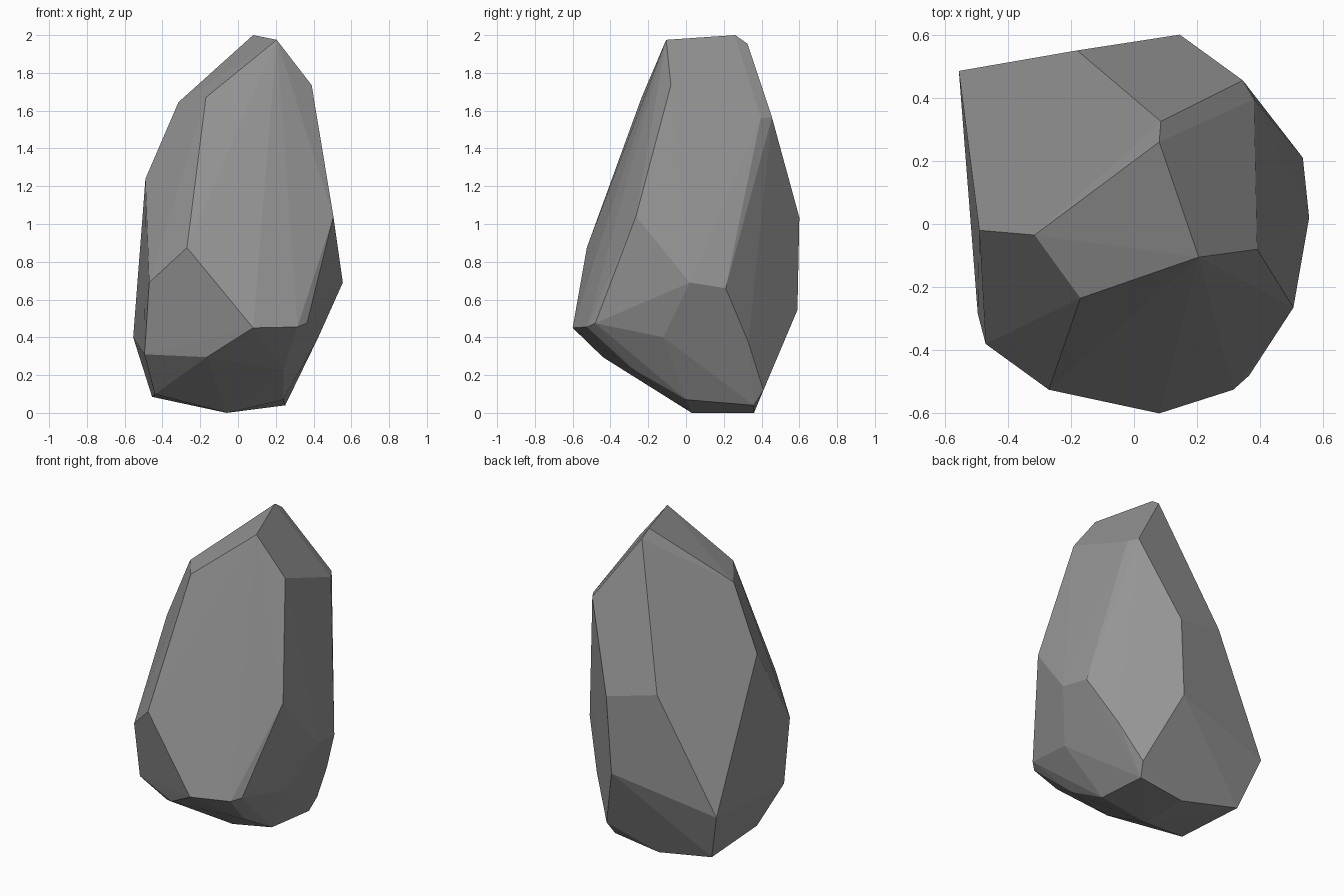
import bpy
import bmesh
import math

# Remove the default object
default_cube = bpy.data.objects.get("Cube")
if default_cube:
    bpy.data.objects.remove(default_cube, do_unlink=True)


def make_material(name, colour):
    """One flat colour, shown in the viewport and in a render."""
    material = bpy.data.materials.new(name)
    material.use_nodes = True
    material.diffuse_color = colour
    shader = material.node_tree.nodes["Principled BSDF"]
    shader.inputs["Base Color"].default_value = colour
    shader.inputs["Roughness"].default_value = 0.9
    return material


def make_faceted_stone(name, corner_groups, material, merge_angle):
    """Wrap a convex shell round the corners and merge near-flat facets."""
    mesh = bpy.data.meshes.new(name)
    shell = bmesh.new()
    for group in corner_groups:
        for corner in group:
            shell.verts.new(corner)
    hull = bmesh.ops.convex_hull(shell, input=list(shell.verts))
    unused = [item for item in hull["geom_interior"] + hull["geom_unused"]
              if isinstance(item, bmesh.types.BMVert)]
    bmesh.ops.delete(shell, geom=unused, context="VERTS")
    bmesh.ops.dissolve_limit(shell, angle_limit=merge_angle,
                             verts=list(shell.verts), edges=list(shell.edges))
    bmesh.ops.recalc_face_normals(shell, faces=list(shell.faces))
    for face in shell.faces:
        face.smooth = False
    shell.to_mesh(mesh)
    shell.free()
    mesh.materials.append(material)
    stone = bpy.data.objects.new(name, mesh)
    bpy.context.scene.collection.objects.link(stone)
    return stone


# Peak: the slanting ridge and the shoulders just under it
peak = [
    (.08, .26, 2), (.085, .325, 1.955), (.205, -.105, 1.975),
    (.39, -.08, 1.735), (-.17, -.235, 1.67), (-.315, -.035, 1.645),
    (.345, .455, 1.565), (.38, .395, 1.56),
]

# Waist: the widest corners, going round the middle
waist = [
    (-.49, -.02, 1.24), (.505, -.265, 1.04), (.555, .02, .69),
    (.535, .21, .66), (-.27, -.525, .875), (-.47, -.38, .69),
    (-.18, .55, 1.11), (.145, .6, 1.035),
]

# Skirt: where the sides start to turn under
skirt = [
    (.08, -.6, .45), (.315, -.525, .455), (.365, -.48, .475),
    (-.555, .485, .4), (.115, .59, .545), (-.495, -.285, .31),
    (-.165, -.44, .295), (.425, -.12, .4), (.4, .33, .375),
]

# Base: the small underside the stone rests on
base = [
    (-.455, .39, .085), (-.44, -.09, .1), (.275, .41, .12),
    (.25, .36, .04), (-.06, .36, 0), (-.06, .03, 0),
    (.24, 0, .07), (.24, -.28, .23),
]

stone_grey = make_material("stone grey", (.3, .3, .3, 1))
make_faceted_stone("rock", [peak, waist, skirt, base], stone_grey,
                   math.radians(2))
